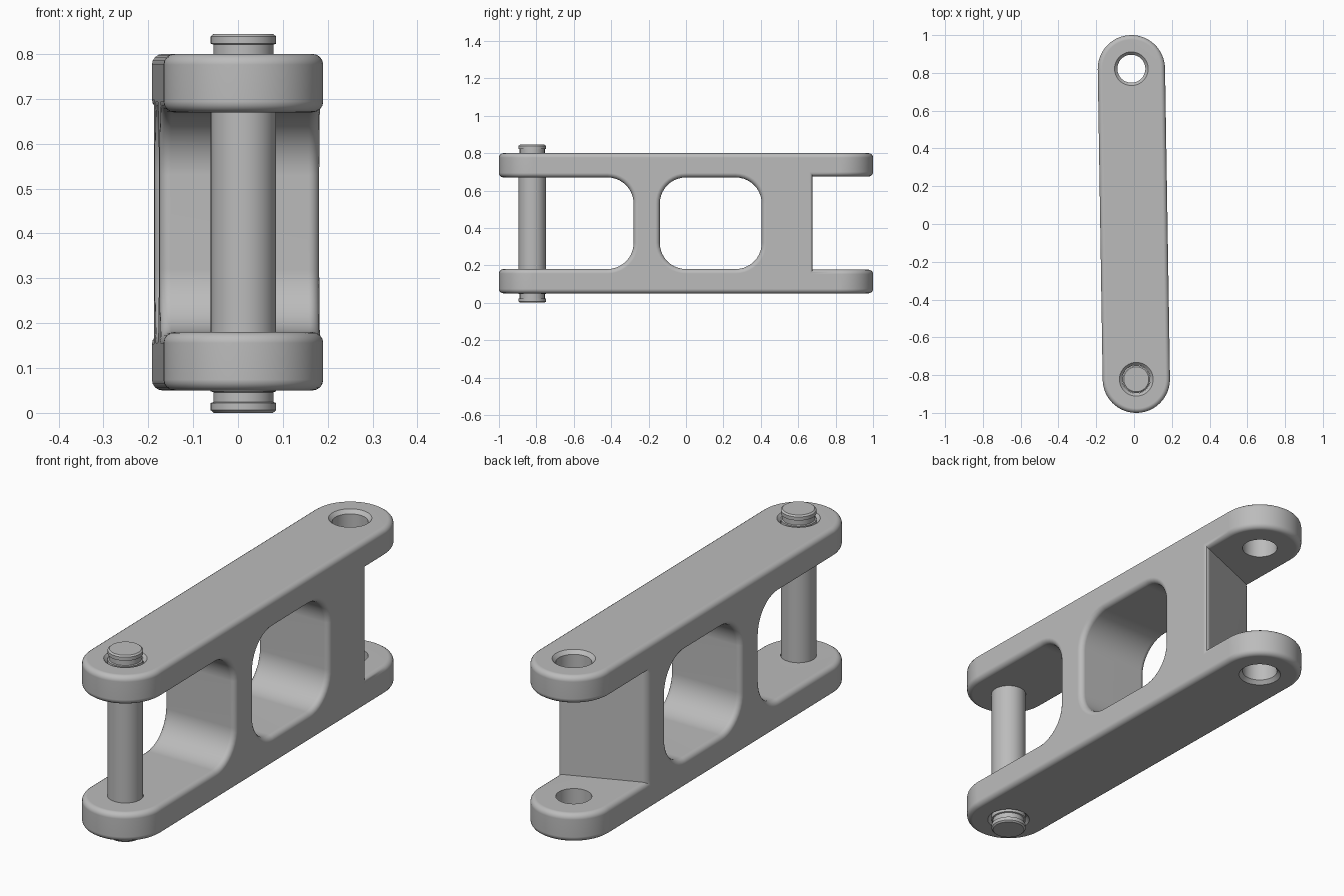
import bpy, bmesh, math
from mathutils import Vector

if "Cube" in bpy.data.objects:
    bpy.data.objects.remove(bpy.data.objects["Cube"])

PIN = Vector((0.012, -0.822))      # front bore centre
BORE = Vector((-0.014, 0.822))     # rear bore centre
R = 0.178                          # end radius of the link
Z0, Z1 = 0.05, 0.80                # underside and top of the link

steel = bpy.data.materials.new("grey steel")
steel.diffuse_color = (0.5, 0.5, 0.5, 1)
steel.use_nodes = True
steel.node_tree.nodes["Principled BSDF"].inputs["Base Color"].default_value = steel.diffuse_color


def prism(name, points, offset):
    """Closed solid made by extruding a flat outline along offset."""
    bm = bmesh.new()
    face = bm.faces.new([bm.verts.new(p) for p in points])
    ext = bmesh.ops.extrude_face_region(bm, geom=[face])
    bmesh.ops.translate(bm, vec=offset,
                        verts=[g for g in ext["geom"] if isinstance(g, bmesh.types.BMVert)])
    bmesh.ops.recalc_face_normals(bm, faces=bm.faces)
    return make(name, bm)


def lathe(name, profile, centre, n=48):
    """Solid of revolution about a vertical axis from (radius, z) pairs."""
    bm = bmesh.new()
    rings = [[bm.verts.new((centre.x + r * math.cos(2 * math.pi * i / n),
                            centre.y + r * math.sin(2 * math.pi * i / n), z))
              for i in range(n)] for r, z in profile]
    for a, b in zip(rings, rings[1:]):
        for i in range(n):
            j = (i + 1) % n
            bm.faces.new((a[i], a[j], b[j], b[i]))
    bm.faces.new(rings[0])
    bm.faces.new(rings[-1])
    bmesh.ops.recalc_face_normals(bm, faces=bm.faces)
    return make(name, bm)


def make(name, bm):
    mesh = bpy.data.meshes.new(name)
    bm.to_mesh(mesh)
    bm.free()
    obj = bpy.data.objects.new(name, mesh)
    bpy.context.collection.objects.link(obj)
    mesh.materials.append(steel)
    return obj


def cut(obj, cutters):
    """Subtract the cutters from obj, then remove them."""
    for c in cutters:
        mod = obj.modifiers.new("cut", "BOOLEAN")
        mod.operation, mod.solver, mod.object = "DIFFERENCE", "EXACT", c
    dg = bpy.context.evaluated_depsgraph_get()
    mesh = bpy.data.meshes.new_from_object(obj.evaluated_get(dg))
    obj.modifiers.clear()
    obj.data = mesh
    for c in cutters:
        bpy.data.objects.remove(c)


def rounded_window(name, y0, y1, z0, z1, r, steps=10):
    pts = []
    corners = ((y1 - r, z1 - r), (y0 + r, z1 - r), (y0 + r, z0 + r), (y1 - r, z0 + r))
    for k, (y, z) in enumerate(corners):
        for i in range(steps + 1):
            a = math.pi / 2 * (k + i / steps)
            pts.append((-0.5, y + r * math.cos(a), z + r * math.sin(a)))
    return prism(name, pts, (1, 0, 0))


# Link blank: two round ends joined by straight sides
axis = BORE - PIN
tilt = math.atan2(axis.y, axis.x)
outline = []
for centre, start in ((BORE, tilt - math.pi / 2), (PIN, tilt + math.pi / 2)):
    for i in range(33):
        a = start + math.pi * i / 32
        outline.append((centre.x + R * math.cos(a), centre.y + R * math.sin(a), Z0))
link = prism("link_body", outline, (0, 0, Z1 - Z0))

# Middle window, front fork opening, rear fork opening with a slanted web
slant = [(-0.5, 0.414, 0.177), (0.5, 0.82, 0.177), (0.5, 1.3, 0.177), (-0.5, 1.3, 0.177)]
cut(link, [rounded_window("window_cutter", -0.14, 0.405, 0.18, 0.67, 0.14),
           rounded_window("front_fork_cutter", -1.6, -0.28, 0.18, 0.67, 0.14),
           prism("rear_fork_cutter", slant, (0, 0, 0.498))])

# Round all outer edges
bm = bmesh.new()
bm.from_mesh(link.data)
bmesh.ops.remove_doubles(bm, verts=bm.verts, dist=1e-5)
edges = [e for e in bm.edges if len(e.link_faces) == 2
         and e.calc_face_angle_signed() > math.radians(40)]
bmesh.ops.bevel(bm, geom=edges, offset=0.024, offset_type="OFFSET", segments=4,
                profile=0.5, affect="EDGES", clamp_overlap=False)
bm.to_mesh(link.data)
bm.free()

# Bores with chamfered outer mouths
bore_profile = ((0.108, Z0 - 0.02), (0.074, Z0 + 0.016), (0.074, Z1 - 0.016), (0.108, Z1 + 0.02))
cut(link, [lathe("front_bore_cutter", bore_profile, PIN),
           lathe("rear_bore_cutter", bore_profile, BORE)])

# Pin with a retaining groove near each end
half = [(0.066, 0.0), (0.073, 0.006), (0.073, 0.022), (0.067, 0.024), (0.067, 0.046),
        (0.073, 0.048)]
pin = lathe("pin", half + [(r, 0.845 - z) for r, z in reversed(half)], PIN)

# Smooth shading with crisp edges
for obj in (link, pin):
    bpy.ops.object.select_all(action="DESELECT")
    obj.select_set(True)
    bpy.context.view_layer.objects.active = obj
    bpy.ops.object.shade_smooth_by_angle(angle=math.radians(30))
    mod = obj.modifiers.new("even_normals", "WEIGHTED_NORMAL")
    mod.keep_sharp = True
